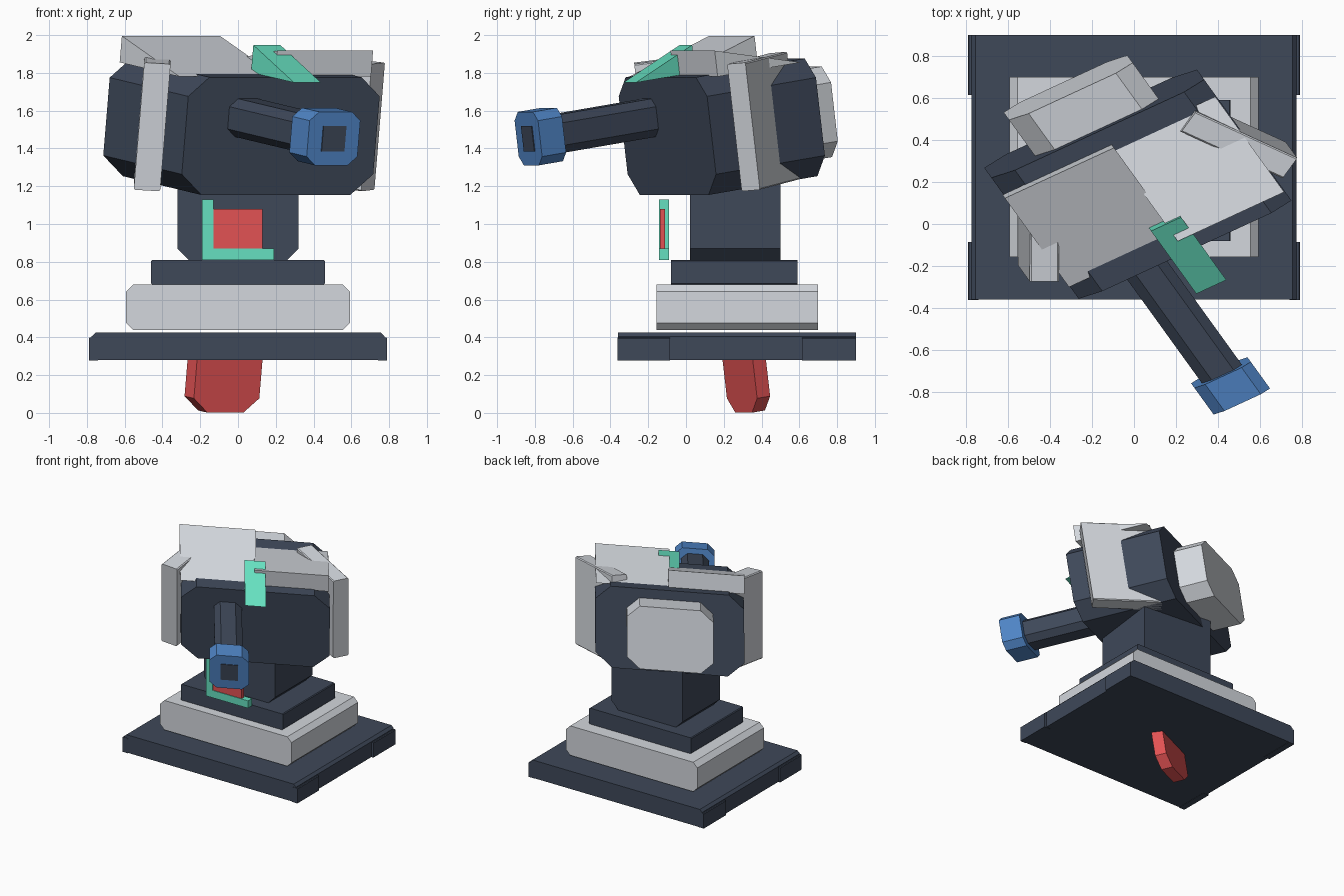
import bpy, bmesh, math
from mathutils import Matrix, Vector

if "Cube" in bpy.data.objects:
    bpy.data.objects.remove(bpy.data.objects["Cube"])


def material(name, rgb):
    lin = [((c / 255 + 0.055) / 1.055) ** 2.4 for c in rgb] + [1.0]
    m = bpy.data.materials.new(name)
    m.use_nodes = True
    m.diffuse_color = lin
    m.node_tree.nodes["Principled BSDF"].inputs["Base Color"].default_value = lin
    return m


SLATE = material("dark slate", (62, 72, 89))
PALE = material("pale grey", (211, 215, 221))
GREEN = material("mint green", (102, 224, 192))
RED = material("red", (226, 82, 83))
BLUE = material("steel blue", (79, 132, 197))


def swivel(x, y, z):
    """Turned and nodded frame, squashed to the proportions of the base."""
    return (Matrix.Translation((x, y, z)) @ Matrix.Diagonal((1, 0.8, 0.85, 1))
            @ Matrix.Rotation(math.radians(30), 4, 'Z')
            @ Matrix.Rotation(math.radians(8), 4, 'X'))


HEAD = swivel(0.018, 0.19, 1.515)
WORLD = Matrix.Identity(4)


def prism(name, mat, profile, start, end, frame=WORLD, axis='Y'):
    """Extrude a flat profile along X (profile in YZ) or Y (profile in XZ)."""
    def place(p, t):
        return Vector((t, p[0], p[1]) if axis == 'X' else (p[0], t, p[1]))
    bm = bmesh.new()
    a = [bm.verts.new(place(p, start)) for p in profile]
    b = [bm.verts.new(place(p, end)) for p in profile]
    bm.faces.new(a)
    bm.faces.new(b)
    n = len(a)
    for i in range(n):
        j = (i + 1) % n
        bm.faces.new((a[i], a[j], b[j], b[i]))
    bm.transform(frame)
    bmesh.ops.recalc_face_normals(bm, faces=bm.faces)
    mesh = bpy.data.meshes.new(name)
    bm.to_mesh(mesh)
    bm.free()
    mesh.materials.append(mat)
    ob = bpy.data.objects.new(name, mesh)
    bpy.context.scene.collection.objects.link(ob)
    return ob


def cut_rect(x0, x1, z0, z1, low=0.0, high=0.0):
    """Rectangle with its lower and upper corners cut off."""
    pts = []
    for x, z, dx, dz, c in ((x0, z0, 1, 1, low), (x1, z0, -1, 1, low),
                            (x1, z1, -1, -1, high), (x0, z1, 1, -1, high)):
        if c == 0:
            pts.append((x, z))
            continue
        pair = [(x, z + dz * c), (x + dx * c, z)]
        pts += pair if dx * dz > 0 else pair[::-1]
    return pts


def wedge(name, mat, x0, x1, y_high, y_low, z, height):
    prism(name, mat, [(y_high, z), (y_low, z), (y_high, z + height)], x0, x1, HEAD, 'X')


# Base slab with raised corner blocks
prism("base_slab", SLATE, cut_rect(-0.775, 0.775, 0.28, 0.425, 0, 0.02), -0.36, 0.90)
for side, s in (("left", 1), ("right", -1)):
    for end, y0, y1 in (("front", -0.363, -0.085), ("back", 0.615, 0.90)):
        x0, x1 = sorted((s * 0.74, s * 0.79))
        prism(f"base_{end}_{side}_block", SLATE, cut_rect(x0, x1, 0.278, 0.40, 0, 0.005), y0, y1)

# Stepped pedestal and column
prism("pedestal_lower", PALE, cut_rect(-0.592, 0.592, 0.44, 0.68, 0.037, 0.037), -0.157, 0.70)
prism("pedestal_upper", SLATE, cut_rect(-0.46, 0.46, 0.68, 0.81, 0.006, 0.006), -0.08, 0.59)
prism("column", SLATE, cut_rect(-0.32, 0.32, 0.81, 1.40, 0.06, 0.06), 0.02, 0.50)

# Front screen with an angled bracket
prism("screen", RED, cut_rect(-0.13, 0.13, 0.87, 1.08), -0.138, -0.11)
prism("screen_bracket", GREEN,
      [(-0.19, 0.81), (0.19, 0.81), (0.19, 0.87), (-0.13, 0.87), (-0.13, 1.13), (-0.19, 1.13)],
      -0.143, -0.09)

# Keel under the base
prism("keel", RED, cut_rect(-0.2, 0.2, -0.235, 0.235, 0.09, 0.09), -0.05, 0.05,
      swivel(-0.075, 0.317, 0.205))

# Head and rear pack
prism("head", SLATE, cut_rect(-0.585, 0.585, -0.37, 0.37, 0.13, 0.12), -0.42, 0.42, HEAD)
prism("rear_pack", PALE, cut_rect(-0.34, 0.34, -0.285, 0.285, 0.1, 0.1), 0.40, 0.67, HEAD)

# Opposed roof wedges and a sight visor
wedge("roof_right", PALE, -0.59, 0.01, 0.32, -0.32, 0.36, 0.166)
wedge("roof_left", PALE, -0.005, 0.58, -0.32, 0.32, 0.36, 0.163)
wedge("sight_visor", GREEN, -0.085, 0.08, -0.2, -0.66, 0.37, 0.172)

# Flared cheek panels
for side, s in (("left", 1), ("right", -1)):
    flare = Matrix.Translation((s * 0.535, 0.02, 0.03)) @ Matrix.Rotation(s * math.radians(30), 4, 'Z')
    prism(f"cheek_panel_{side}", PALE, cut_rect(-0.07, 0.07, -0.4, 0.4, 0.008, 0.008),
          -0.28, 0.28, HEAD @ flare)

# Barrel, muzzle and bore
gun = HEAD @ Matrix.Translation((-0.218, 0, 0.115))
prism("barrel", SLATE, cut_rect(-0.11, 0.11, -0.12, 0.12, 0.05, 0.05), -1.2, -0.38, gun)
prism("muzzle", BLUE, cut_rect(-0.155, 0.155, -0.168, 0.168, 0.055, 0.055), -1.35, -1.165, gun)
prism("bore", SLATE, cut_rect(-0.07, 0.07, -0.08, 0.08), -1.356, -1.349, gun)
